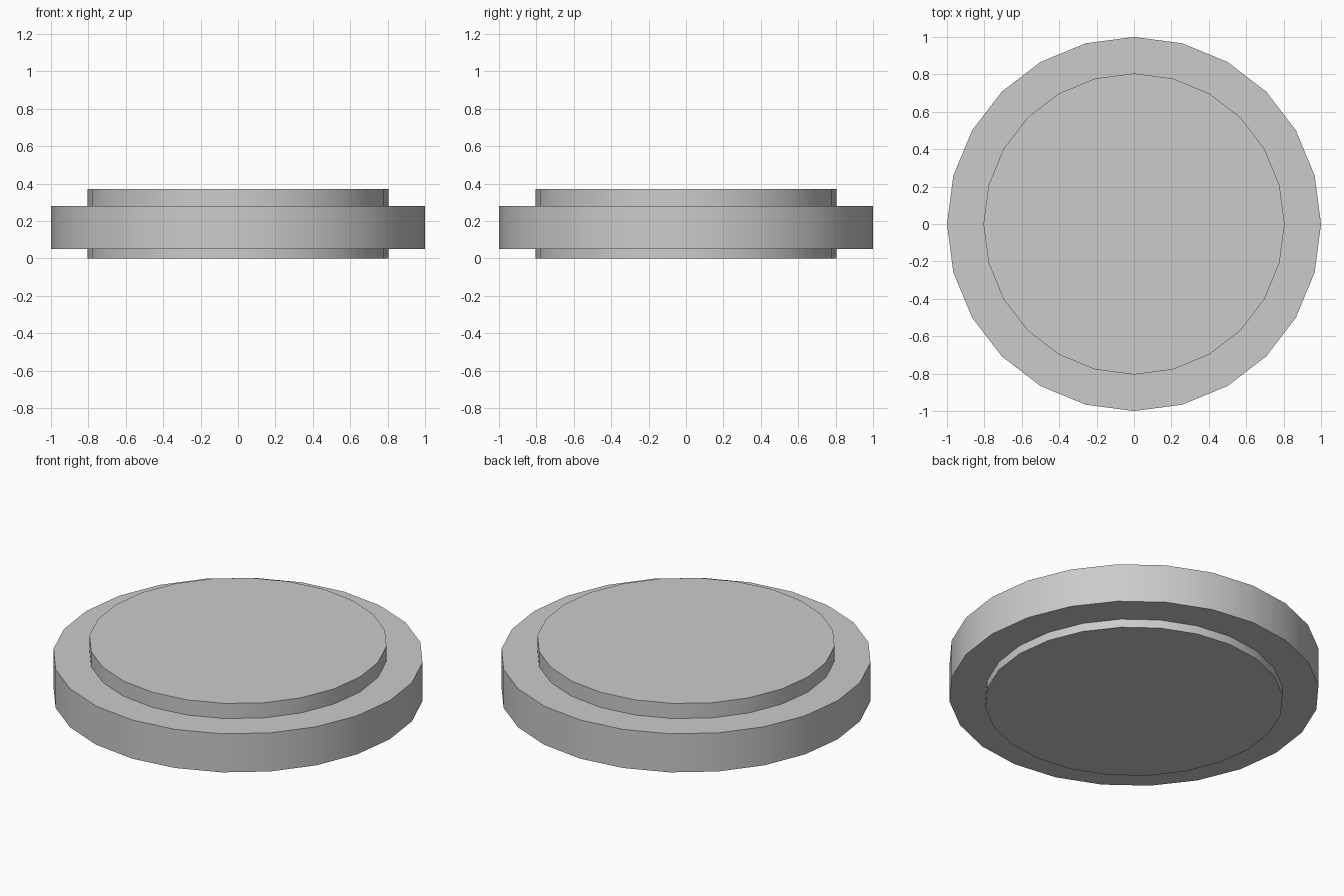
import bpy
import math

cube = bpy.data.objects.get("Cube")
if cube:
    bpy.data.objects.remove(cube, do_unlink=True)

SIDES = 24

# Single plain grey material
grey = bpy.data.materials.new("plain_grey")
grey.use_nodes = True
colour = (0.6, 0.6, 0.6, 1.0)
grey.diffuse_color = colour
grey.node_tree.nodes["Principled BSDF"].inputs["Base Color"].default_value = colour


def disc(name, radius, bottom, top):
    """Upright capped disc with smooth sides and sharp rims."""
    bpy.ops.mesh.primitive_cylinder_add(
        vertices=SIDES, radius=radius, depth=top - bottom,
        location=(0, 0, (bottom + top) / 2))
    obj = bpy.context.object
    obj.name = name
    obj.data.materials.append(grey)
    bpy.ops.object.shade_smooth_by_angle(angle=math.radians(30))
    return obj


# Narrow core showing above and below the wide rim
disc("inner_core", 0.805, 0.0, 0.37)
disc("outer_rim", 1.0, 0.05, 0.28)
